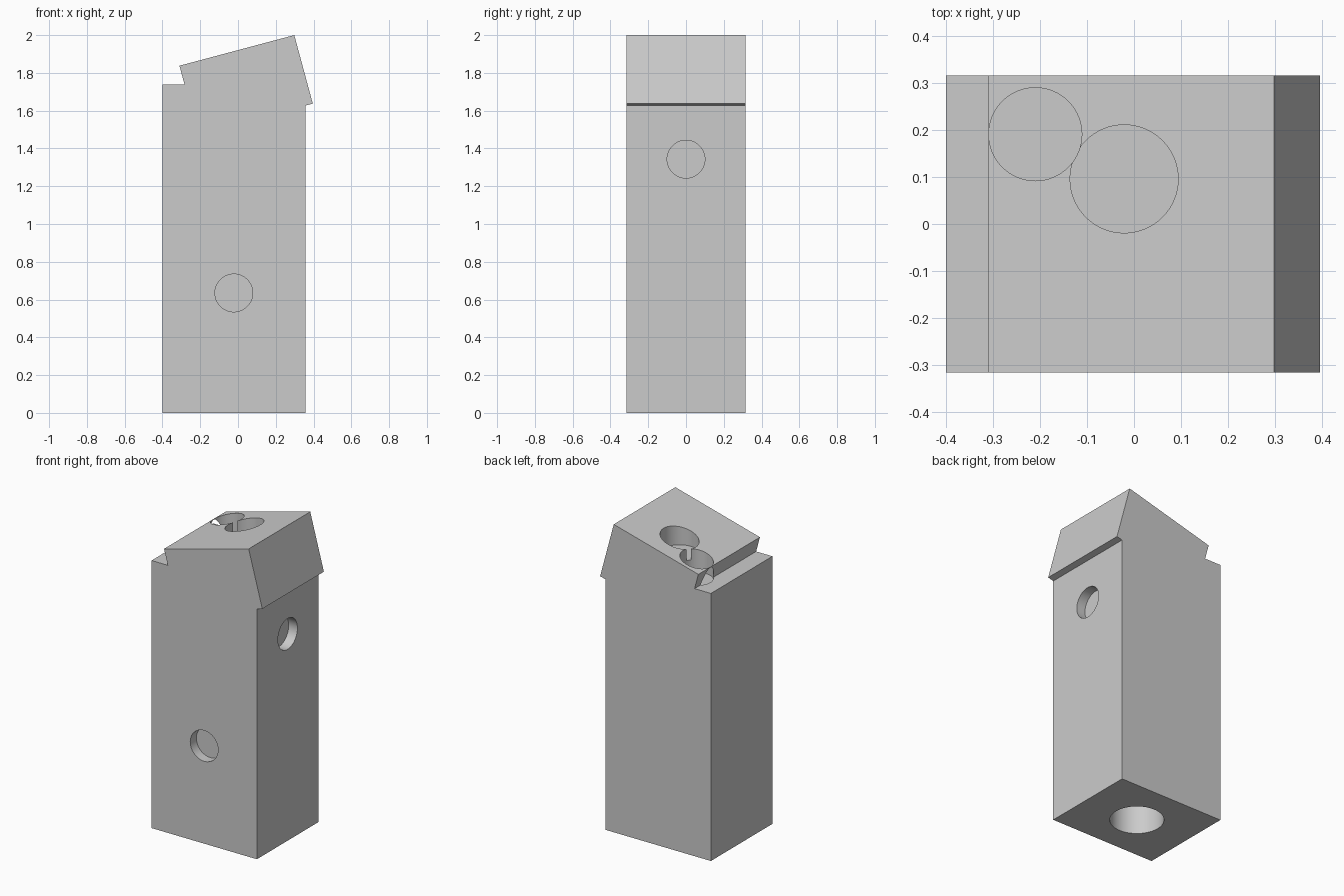
import bpy
import bmesh
import math
from mathutils import Vector

cube = bpy.data.objects.get("Cube")
if cube:
    bpy.data.objects.remove(cube, do_unlink=True)

HALF_DEPTH = 0.316
OVERSHOOT = 0.2

# Single plain material
grey = bpy.data.materials.new("light_grey")
grey.use_nodes = True
colour = (0.6, 0.6, 0.6, 1)
grey.diffuse_color = colour
for node in grey.node_tree.nodes:
    if node.type == 'BSDF_PRINCIPLED':
        node.inputs["Base Color"].default_value = colour


def add_object(name, bm):
    bmesh.ops.recalc_face_normals(bm, faces=bm.faces)
    mesh = bpy.data.meshes.new(name)
    bm.to_mesh(mesh)
    bm.free()
    mesh.materials.append(grey)
    obj = bpy.data.objects.new(name, mesh)
    bpy.context.collection.objects.link(obj)
    return obj


def extrude_profile(name, points):
    """Extrude an x-z outline from front to back."""
    bm = bmesh.new()
    face = bm.faces.new([bm.verts.new((x, -HALF_DEPTH, z)) for x, z in points])
    result = bmesh.ops.extrude_face_region(bm, geom=[face])
    verts = [v for v in result["geom"] if isinstance(v, bmesh.types.BMVert)]
    bmesh.ops.translate(bm, verts=verts, vec=(0, 2 * HALF_DEPTH, 0))
    return add_object(name, bm)


def drill(target, name, mouth, inward, radius, depth):
    """Cut a round blind hole that starts at mouth and runs inward."""
    inward = Vector(inward)
    bm = bmesh.new()
    bmesh.ops.create_cone(bm, cap_ends=True, segments=64, radius1=radius,
                          radius2=radius, depth=depth + OVERSHOOT)
    cutter = add_object(name, bm)
    cutter.rotation_euler = inward.to_track_quat('Z', 'Y').to_euler()
    cutter.location = Vector(mouth) + inward * (depth - OVERSHOOT) / 2
    cutter.hide_render = True
    mod = target.modifiers.new(name, 'BOOLEAN')
    mod.operation = 'DIFFERENCE'
    mod.solver = 'EXACT'
    mod.object = cutter
    bpy.context.view_layer.objects.active = target
    bpy.ops.object.modifier_apply(modifier=mod.name)
    bpy.data.objects.remove(cutter, do_unlink=True)


# Upright block with a tilted, overhanging head
block = extrude_profile("upright_block", [
    (-0.4, 0), (0.357, 0), (0.357, 1.627), (0.396, 1.637),
    (0.298, 2.0), (-0.31, 1.838), (-0.283, 1.738), (-0.4, 1.738)])

# Holes in the front, side, underside and sloping top
drill(block, "front_hole", (-0.022, -HALF_DEPTH, 0.635), (0, 1, 0), 0.1, 0.063)
drill(block, "side_hole", (0.357, 0, 1.343), (-1, 0, 0), 0.1, 0.063)
drill(block, "bottom_hole", (-0.022, 0, 0), (0, 0, -1 * -1), 0.16, 0.32)
drill(block, "large_top_hole", (-0.021, 0.096, 1.915), (0, 0, -1), 0.115, 0.1)
drill(block, "small_top_hole", (-0.21, 0.191, 1.865), (0, 0, -1), 0.099, 0.135)

# Smooth hole walls with sharp edges
bpy.ops.object.select_all(action='DESELECT')
block.select_set(True)
bpy.context.view_layer.objects.active = block
bpy.ops.object.shade_smooth_by_angle(angle=math.radians(12))
